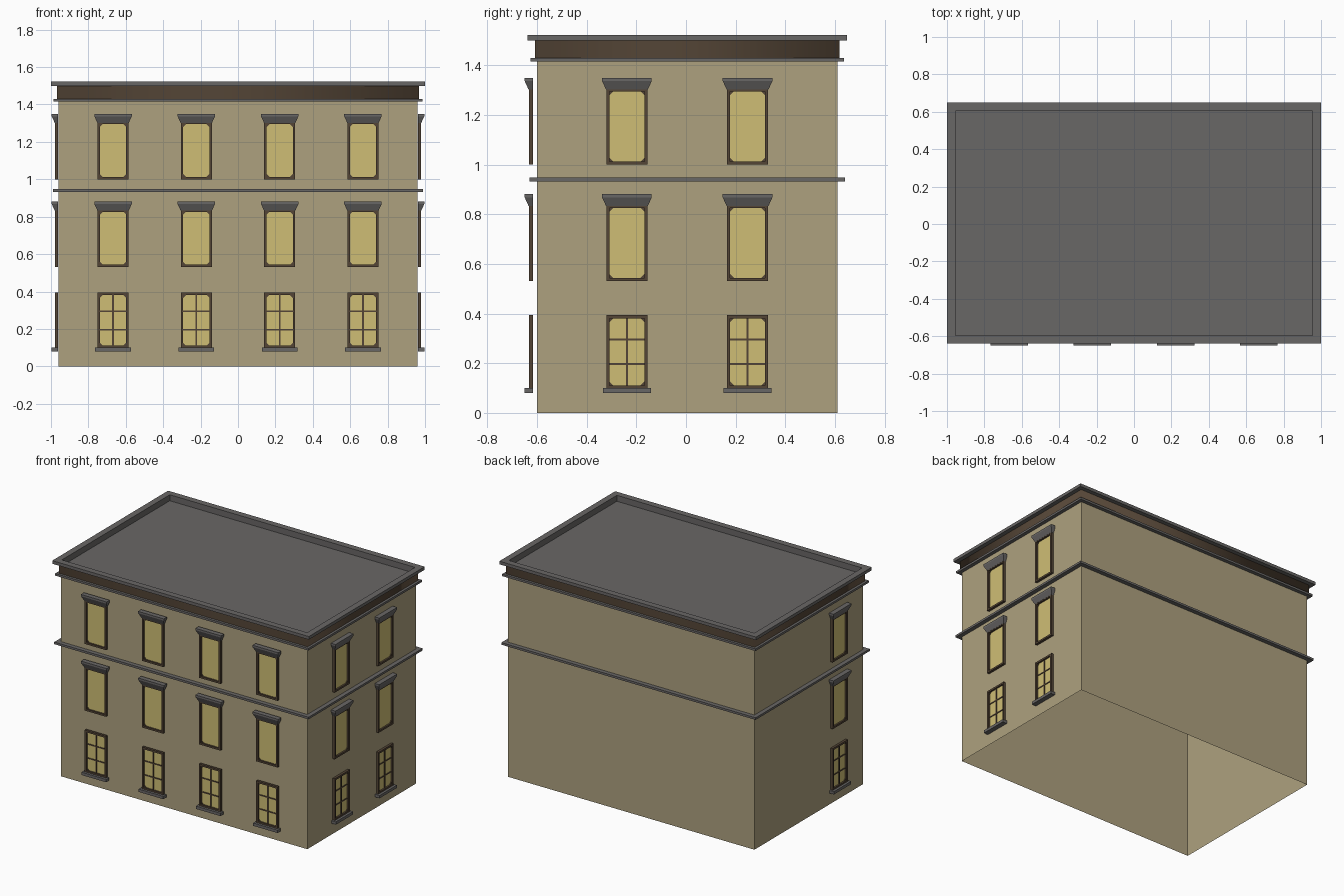
import bpy, bmesh, math
from mathutils import Matrix

if "Cube" in bpy.data.objects:
    bpy.data.objects.remove(bpy.data.objects["Cube"])

CY = 0.005            # building centre in y (front hoods reach a little further)
HX, HY = 0.96, 0.605  # half size of the walls


def material(name, rgb):
    lin = [((c / 255 + 0.055) / 1.055) ** 2.4 for c in rgb]
    m = bpy.data.materials.new(name)
    m.diffuse_color = (*lin, 1)
    m.use_nodes = True
    m.node_tree.nodes["Principled BSDF"].inputs["Base Color"].default_value = m.diffuse_color
    return m


WALL = material("tan_wall", (174, 161, 127))
TRIM = material("grey_trim", (105, 103, 102))
BROWN = material("dark_brown", (84, 69, 54))
GLASS = material("warm_glass", (207, 190, 117))


def loft(bm, loops, closed=False, caps=False):
    """Join successive vertex loops with quads."""
    rows = [[bm.verts.new(p) for p in lp] for lp in loops]
    n = len(rows[0])
    pairs = list(zip(rows, rows[1:]))
    if closed:
        pairs.append((rows[-1], rows[0]))
    for a, b in pairs:
        for i in range(n):
            j = (i + 1) % n
            bm.faces.new((a[i], a[j], b[j], b[i]))
    if caps:
        bm.faces.new(rows[0][::-1])
        bm.faces.new(rows[-1])


def finish(bm, name, mat, recalc=True):
    if recalc:
        bmesh.ops.recalc_face_normals(bm, faces=bm.faces[:])
    me = bpy.data.meshes.new(name)
    bm.to_mesh(me)
    bm.free()
    me.materials.append(mat)
    return me


def add(name, me, mw=Matrix()):
    ob = bpy.data.objects.new(name, me)
    ob.matrix_world = mw
    bpy.context.collection.objects.link(ob)
    return ob


def rect(off, z):
    """Rectangle around the building, pushed out by off."""
    x, y = HX + off, HY + off
    return [(-x, CY - y, z), (x, CY - y, z), (x, CY + y, z), (-x, CY + y, z)]


def sweep(name, profile, mat, closed=True):
    bm = bmesh.new()
    loft(bm, [rect(o, z) for o, z in profile], closed)
    return add(name, finish(bm, name, mat, closed))


# --- building shell (open underneath) ---
sweep("walls", [(0, 0), (0, 1.42)], WALL, False)
sweep("floor_band", [(0, .933), (.03, .933), (.03, .948), (0, .948)], TRIM)
sweep("lower_cornice", [(0, 1.415), (.026, 1.415), (.026, 1.43), (0, 1.43)], TRIM)
frieze = sweep("frieze", [(.009, 1.425), (.009, 1.505)], BROWN, False)
for p in frieze.data.polygons:
    p.use_smooth = True
sweep("roof_rim", [(.009, 1.50), (.039, 1.50), (.039, 1.522), (-.005, 1.522),
                   (-.005, 1.475), (.008, 1.475)], TRIM)
bm = bmesh.new()
bm.faces.new([bm.verts.new(p) for p in rect(.005, 1.48)])
add("roof", finish(bm, "roof", TRIM, False))


# --- window parts, local: x along wall, -y outwards, z up ---
def box(bm, x0, x1, z0, z1, d0, d1):
    loft(bm, [[(x0, -d, z0), (x1, -d, z0), (x1, -d, z1), (x0, -d, z1)]
              for d in (d0, d1)], caps=True)


def frame_mesh(name, z0, z1, bars):
    w, t, d = .083, .013, .017
    bm = bmesh.new()

    def ring(i, dep):
        a, b, c = w - i, z0 + i, z1 - i
        return [(-a, -dep, b), (a, -dep, b), (a, -dep, c), (-a, -dep, c)]
    loft(bm, [ring(0, 0), ring(0, d), ring(t, d), ring(t, 0)], True)
    # chamfered corner blocks
    c = .015
    for sx in (-1, 1):
        for zz, sz in ((z0 + t, 1), (z1 - t, -1)):
            x = sx * (w - t)
            loft(bm, [[(x, -e, zz), (x - sx * c, -e, zz), (x, -e, zz + sz * c)]
                      for e in (.002, .010)], caps=True)
    # glazing bars
    if bars:
        box(bm, -.0045, .0045, z0 + t, z1 - t, .002, .010)
        for k in (1, 2):
            zc = z0 + (z1 - z0) * k / 3
            box(bm, -w + t, w - t, zc - .004, zc + .004, .002, .009)
    return finish(bm, name, BROWN)


def glass_mesh(name, z0, z1):
    bm = bmesh.new()
    box(bm, -.072, .072, z0 + .01, z1 - .01, 0, .005)
    return finish(bm, name, GLASS)


def hood_mesh():
    bm = bmesh.new()
    loft(bm, [[(-w, 0, z), (-w, -d, z), (w, -d, z), (w, 0, z)]
              for w, d, z in ((.084, .018, .302), (.1, .034, .337), (.1, .034, .35))],
         caps=True)
    return finish(bm, "hood", TRIM)


def sill_mesh():
    bm = bmesh.new()
    box(bm, -.096, .096, 0, .02, 0, .034)
    return finish(bm, "sill", TRIM)


upper = {"frame": frame_mesh("upper_frame", 0, .308, False),
         "glass": glass_mesh("upper_glass", 0, .308), "hood": hood_mesh()}
lower = {"frame": frame_mesh("lower_frame", .018, .314, True),
         "glass": glass_mesh("lower_glass", .018, .314), "sill": sill_mesh()}

# --- window columns: front four, right two, left one ---
columns = [("front", x, -.616, 0) for x in (-.668, -.223, .223, .668)]
columns += [("right", HX + .002, CY + s * .243, 90) for s in (-1, 1)]
columns += [("left", -HX - .002, -.318, -90)]
for side, x, y, ang in columns:
    for level, z, parts in (("ground", .08, lower), ("middle", .531, upper),
                            ("top", 1.0, upper)):
        mw = Matrix.Translation((x, y, z)) @ Matrix.Rotation(math.radians(ang), 4, 'Z')
        for part, me in parts.items():
            add(f"{side}_{level}_window_{part}", me, mw)
